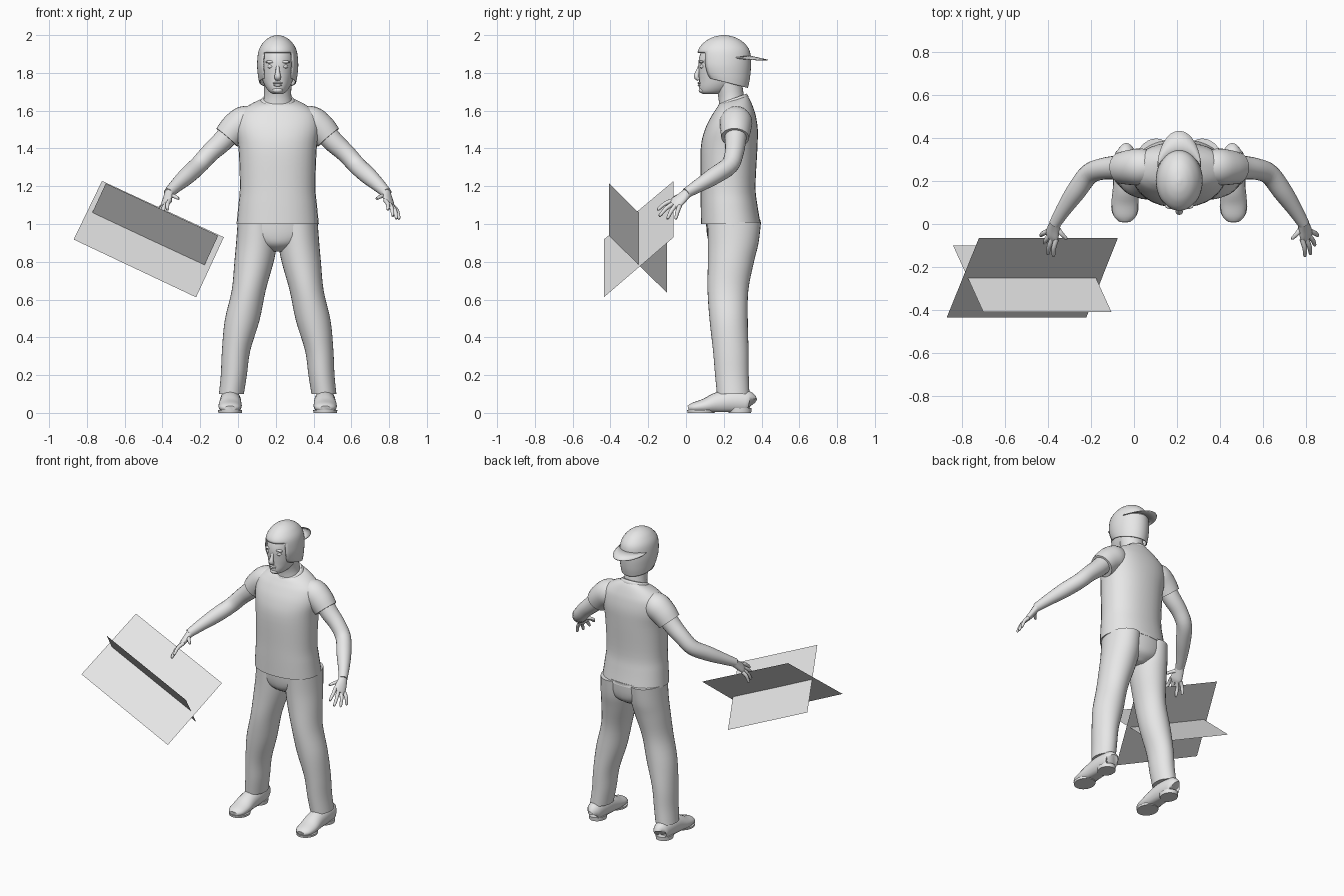
import bpy, bmesh, math
from mathutils import Vector

if "Cube" in bpy.data.objects:
    bpy.data.objects.remove(bpy.data.objects["Cube"])

GREY = bpy.data.materials.new("plain_grey")
GREY.use_nodes = True
GREY.diffuse_color = (0.8, 0.8, 0.8, 1)
GREY.node_tree.nodes["Principled BSDF"].inputs["Base Color"].default_value = (0.8, 0.8, 0.8, 1)
BODY_X = 0.21


def finish(name, bm, mirror=False, thick=0, x=BODY_X, recalc=True):
    if recalc:
        bmesh.ops.recalc_face_normals(bm, faces=bm.faces)
    mesh = bpy.data.meshes.new(name)
    bm.to_mesh(mesh)
    bm.free()
    mesh.materials.append(GREY)
    ob = bpy.data.objects.new(name, mesh)
    bpy.context.collection.objects.link(ob)
    ob.location.x = x
    bpy.ops.object.select_all(action='DESELECT')
    ob.select_set(True)
    bpy.context.view_layer.objects.active = ob
    bpy.ops.object.shade_smooth_by_angle(angle=math.radians(45))
    if thick:
        ob.modifiers.new("thickness", 'SOLIDIFY').thickness = thick
    if mirror:
        ob.modifiers.new("mirror", 'MIRROR').use_mirror_merge = False
    return ob


def smooth_rows(rows, steps):
    """Catmull-Rom interpolation between cross-sections."""
    rows = [tuple(r) + (0,) * (6 - len(r)) for r in rows]
    out = []
    for i in range(len(rows) - 1):
        a, b, c, d = rows[max(i - 1, 0)], rows[i], rows[i + 1], rows[min(i + 2, len(rows) - 1)]
        for s in range(steps):
            t = s / steps
            out.append([q + t / 2 * (r - p + t * (2 * p - 5 * q + 4 * r - w + t * (3 * (q - r) + w - p)))
                        for p, q, r, w in zip(a, b, c, d)])
    return out + [list(rows[-1])]


def skin(rings, bottom=True, top=True):
    bm = bmesh.new()
    loops = [[bm.verts.new(p) for p in ring] for ring in rings]
    n = len(loops[0])
    for lo, hi in zip(loops, loops[1:]):
        for i in range(n):
            j = (i + 1) % n
            bm.faces.new((lo[i], lo[j], hi[j], hi[i]))
    if bottom:
        bm.faces.new(loops[0][::-1])
    if top:
        bm.faces.new(loops[-1])
    return bm


def stack(rows, n=32, steps=4, power=1.0, **caps):
    """Level cross-sections: x, y, z, half width, half depth, rise to the back."""
    rings = []
    for x, y, z, rx, ry, rise in smooth_rows(rows, steps):
        ring = []
        for i in range(n):
            a = math.tau * i / n
            c, s = math.cos(a), math.sin(a)
            ring.append((x + rx * math.copysign(abs(c) ** power, c),
                         y + ry * math.copysign(abs(s) ** power, s), z + rise * s))
        rings.append(ring)
    return skin(rings, **caps)


def tube(rows, n=16, steps=4, side=(1, 0, 0), floor=None):
    """Cross-sections along a path: x, y, z, radius across, radius the other way."""
    rows = smooth_rows([r if len(r) > 4 else tuple(r) + (r[3],) for r in rows], steps)
    pts = [Vector(r[:3]) for r in rows]
    rings = []
    for i, r in enumerate(rows):
        t = (pts[min(i + 1, len(pts) - 1)] - pts[max(i - 1, 0)]).normalized()
        u = Vector(side)
        u = (u - t * u.dot(t)).normalized()
        v = t.cross(u)
        ring = [pts[i] + u * r[3] * math.cos(math.tau * k / n) + v * r[4] * math.sin(math.tau * k / n)
                for k in range(n)]
        if floor is not None:
            for p in ring:
                p.z = max(p.z, floor)
        rings.append(ring)
    return skin(rings)


def ellipsoid(name, centre, size, mirror=False):
    bm = bmesh.new()
    bmesh.ops.create_uvsphere(bm, u_segments=16, v_segments=10, radius=1)
    bmesh.ops.scale(bm, vec=size, verts=bm.verts)
    bmesh.ops.translate(bm, vec=centre, verts=bm.verts)
    finish(name, bm, mirror)


# Shirt, collar and sleeves
finish("shirt", stack([
    (0, .237, 1.0, .218, .158), (0, .228, 1.1, .208, .15), (0, .223, 1.2, .2, .145),
    (0, .228, 1.4, .207, .15), (0, .24, 1.5, .222, .14), (0, .252, 1.57, .215, .118),
    (0, .257, 1.61, .18, .1, .004), (0, .255, 1.64, .13, .085, .015),
    (0, .25, 1.655, .086, .074, .024)], power=.9))
finish("collar", stack([(0, .25, 1.64, .096, .082, .024), (0, .25, 1.655, .09, .079, .025),
                        (0, .25, 1.665, .08, .07, .025)]))
finish("sleeve", tube([(.1, .265, 1.56, .06), (.17, .265, 1.542, .085),
                       (.225, .263, 1.505, .082), (.268, .26, 1.458, .074)],
                      n=24, side=(0, 1, 0)), mirror=True)

# Trousers
finish("trouser_seat", stack([
    (0, .25, .855, .05, .07), (0, .25, .89, .14, .12), (0, .25, .94, .207, .138),
    (0, .25, 1.02, .212, .145)]))
finish("trouser_leg", stack([
    (.245, .25, .1, .066, .086), (.232, .243, .2, .069, .089), (.22, .237, .33, .075, .094),
    (.188, .226, .49, .092, .101), (.153, .222, .65, .09, .108), (.125, .238, .8, .104, .122),
    (.112, .25, .9, .108, .134), (.107, .255, 1.01, .105, .142)]), mirror=True)

# Shoes
finish("shoe", tube([
    (.252, .343, .05, .03, .035), (.25, .33, .055, .048, .06), (.25, .25, .06, .056, .065),
    (.25, .17, .052, .058, .058), (.252, .1, .036, .062, .04), (.252, .04, .028, .053, .027),
    (.252, .012, .022, .028, .016)], n=20, floor=.004), mirror=True)
finish("shoe_sole", stack([(.252, .08, 0, .062, .072), (.252, .08, .014, .064, .074)],
                          steps=1), mirror=True)
finish("shoe_heel", stack([(.25, .285, 0, .052, .06), (.25, .285, .025, .054, .062)],
                          steps=1), mirror=True)

# Arms and spread hands
finish("arm", tube([
    (.22, .265, 1.52, .06), (.29, .262, 1.44, .056), (.36, .255, 1.375, .05),
    (.42, .23, 1.31, .048), (.48, .15, 1.255, .046), (.535, .07, 1.205, .036),
    (.578, .0, 1.163, .027)], n=20, side=(0, 1, .5)), mirror=True)
across = (.04, .04, -.03)
finish("palm", tube([(.572, .012, 1.17, .026, .024), (.582, -.02, 1.14, .034, .02),
                     (.59, -.05, 1.115, .039, .017), (.595, -.068, 1.102, .032, .011)],
                    side=across), mirror=True)
fingers = {
    "index": ((.57, -.07, 1.125), (.585, -.152, 1.075)),
    "middle": ((.587, -.065, 1.11), (.611, -.142, 1.042)),
    "ring": ((.6, -.052, 1.1), (.631, -.1, 1.027)),
    "little": ((.61, -.033, 1.095), (.645, -.055, 1.026)),
    "thumb": ((.57, -.01, 1.145), (.523, -.07, 1.135)),
}
for label, (root, tip) in fingers.items():
    root, tip = Vector(root), Vector(tip)
    bend = root.lerp(tip, .5) + Vector((.005, 0, .008))
    finish(label + "_finger", tube([(*root, .012), (*bend, .011), (*root.lerp(tip, .93), .008),
                                    (*tip, .003)], n=10, side=across), mirror=True)

# Neck, head and face
finish("neck", stack([(0, .245, 1.62, .082, .07), (0, .238, 1.68, .072, .068),
                      (0, .22, 1.76, .074, .075)]))
finish("head", stack([
    (0, .135, 1.688, .025, .045), (0, .15, 1.7, .045, .075), (0, .17, 1.725, .064, .1),
    (0, .19, 1.76, .08, .12), (0, .193, 1.8, .088, .125), (0, .193, 1.86, .092, .127),
    (0, .197, 1.92, .085, .113), (0, .2, 1.965, .055, .075)]))
finish("nose", tube([(0, .078, 1.845, .009), (0, .064, 1.81, .011), (0, .056, 1.78, .017, .014),
                     (0, .068, 1.764, .014, .008)], n=12))
ellipsoid("eye", (.037, .09, 1.834), (.018, .018, .012), True)
ellipsoid("brow", (.038, .083, 1.858), (.028, .014, .008), True)
ellipsoid("upper_lip", (0, .072, 1.746), (.026, .011, .006))
ellipsoid("lower_lip", (0, .073, 1.735), (.022, .011, .007))
ellipsoid("chin", (0, .087, 1.708), (.028, .02, .016))

# Cap shell with the face opening removed
cap = stack([
    (0, .21, 1.75, .098, .118, -.03), (0, .206, 1.79, .105, .133, -.015),
    (0, .202, 1.85, .109, .142), (0, .2, 1.92, .1, .136), (0, .2, 1.965, .073, .1),
    (0, .2, 1.99, .04, .055), (0, .2, 2.0, .008, .01)], n=40, steps=5, bottom=False)
opening = [f for f in cap.faces
           if abs(f.calc_center_median().x) < .074 and f.calc_center_median().y < .17
           and f.calc_center_median().z < 1.91]
bmesh.ops.delete(cap, geom=opening, context='FACES')
finish("cap", cap, thick=.006)

# Backward peak, gently arched
peak = bmesh.new()
rows = []
for reach in (0, .5, 1):
    row = []
    for i in range(17):
        a = math.pi * i / 16
        x, s = .103 * math.cos(a), math.sin(a)
        y = .25 + s * (.075 + .108 * reach)
        row.append(peak.verts.new((x, y, 1.895 - .025 * reach * s - 1.2 * x * x)))
    rows.append(row)
for lo, hi in zip(rows, rows[1:]):
    for i in range(1, 15):
        peak.faces.new((lo[i], lo[i + 1], hi[i + 1], hi[i]))
finish("cap_peak", peak, thick=.005)

# Two crossed flat panels beside the right hand
panels = {
    "panel_leaning_back": ((-.72, -.065, 1.228), (-.075, -.065, .93),
                           (-.222, -.435, .612), (-.87, -.435, .918)),
    "panel_leaning_forward": ((-.70, -.408, 1.215), (-.105, -.408, .938),
                              (-.245, -.1, .635), (-.84, -.1, .912)),
}
for label, corners in panels.items():
    bm = bmesh.new()
    face = bm.faces.new([bm.verts.new(c) for c in corners])
    face.normal_update()
    if face.normal.z < 0:
        face.normal_flip()
    finish(label, bm, x=0, recalc=False)
